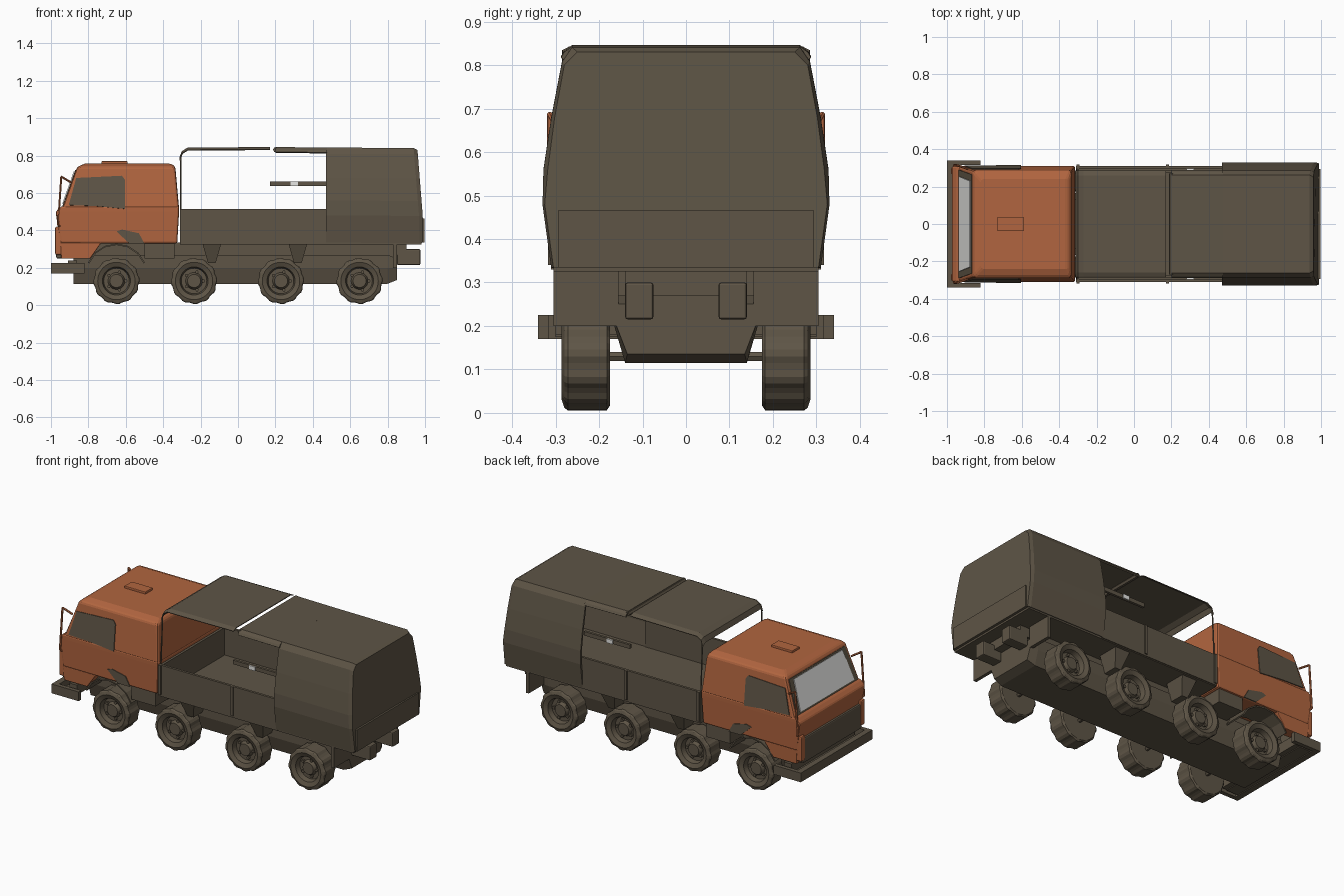
import bpy, bmesh, math
from mathutils import Vector

if "Cube" in bpy.data.objects:
    bpy.data.objects.remove(bpy.data.objects["Cube"], do_unlink=True)


def material(name, rgb):
    m = bpy.data.materials.new(name)
    m.use_nodes = True
    m.diffuse_color = (*rgb, 1)
    bsdf = m.node_tree.nodes["Principled BSDF"]
    bsdf.inputs["Base Color"].default_value = (*rgb, 1)
    bsdf.inputs["Roughness"].default_value = 0.8
    return m


OLIVE = material("olive drab", (0.112, 0.09, 0.061))
ORANGE = material("rust orange", (0.44, 0.13, 0.05))
GLASS = material("pale glass", (0.8, 0.8, 0.78))


def finish(name, bm, mat, bevel=0, thick=0):
    bmesh.ops.recalc_face_normals(bm, faces=bm.faces)
    mesh = bpy.data.meshes.new(name)
    bm.to_mesh(mesh)
    bm.free()
    mesh.materials.append(mat)
    ob = bpy.data.objects.new(name, mesh)
    bpy.context.collection.objects.link(ob)
    if thick:
        mod = ob.modifiers.new("thickness", "SOLIDIFY")
        mod.thickness, mod.offset = thick, -1
    if bevel:
        mod = ob.modifiers.new("bevel", "BEVEL")
        mod.width, mod.segments = bevel, 2


def loft(name, rings, mat, bevel=0, thick=0, caps=(True, True), closed=True):
    """Skin a list of matching point rings."""
    bm = bmesh.new()
    vs = [[bm.verts.new(p) for p in ring] for ring in rings]
    n = len(vs[0])
    for a, b in zip(vs, vs[1:]):
        for i in range(n if closed else n - 1):
            j = (i + 1) % n
            bm.faces.new((a[i], a[j], b[j], b[i]))
    for use, ring in zip(caps, (vs[0], vs[-1])):
        if use:
            bm.faces.new(ring)
    finish(name, bm, mat, bevel, thick)


def rect(x0, x1, y0, y1, z):
    return [(x0, y0, z), (x1, y0, z), (x1, y1, z), (x0, y1, z)]


def box(name, x, y, z, mat=OLIVE, bevel=0):
    loft(name, [rect(*x, *y, z[0]), rect(*x, *y, z[1])], mat, bevel)


def plate(name, points, outward, mat, t=0.006):
    """Thin panel laid on a surface, raised along its outward direction."""
    d = Vector(outward).normalized() * t
    base = [Vector(p) for p in points]
    loft(name, [base, [p + d for p in base]], mat)


def bar(name, a, b, r, mat=OLIVE):
    a, b = Vector(a), Vector(b)
    q = (b - a).to_track_quat('Z', 'Y')
    ring = [q @ Vector((r * math.cos(t), r * math.sin(t), 0))
            for t in (math.tau * i / 6 for i in range(6))]
    loft(name, [[a + p for p in ring], [b + p for p in ring]], mat)


def arch(x, half, drop=0, lean=0):
    """Mirrored cross-section at one station, leaning forward with height."""
    pts = [(y, z - drop) for y, z in half]
    pts += [(-y, z) for y, z in reversed(pts)]
    return [(x - lean * max(0, z - 0.45), y, z) for y, z in pts]


# Cab: upright lower body with a protruding front belt, tapered upper body
loft("cab_lower", [rect(-0.95, -0.325, -0.305, 0.305, 0.33),
                   rect(-0.975, -0.315, -0.31, 0.31, 0.5),
                   rect(-0.945, -0.315, -0.31, 0.31, 0.53)], ORANGE, 0.01)
loft("cab_upper", [rect(-0.94, -0.315, -0.31, 0.31, 0.515),
                   rect(-0.86, -0.335, -0.285, 0.285, 0.74),
                   rect(-0.82, -0.355, -0.24, 0.24, 0.757)], ORANGE, 0.012)
box("roof_hatch", (-0.73, -0.59), (-0.035, 0.035), (0.75, 0.77), ORANGE, 0.004)

# Windscreen in a dark surround, and grille
slope = (-0.225, 0, 0.08)
plate("windscreen_frame", [(-0.935, -0.29, 0.53), (-0.935, 0.29, 0.53),
      (-0.866, 0.265, 0.722), (-0.866, -0.265, 0.722)], slope, OLIVE, 0.004)
plate("windscreen", [(-0.931, -0.255, 0.54), (-0.931, 0.255, 0.54),
      (-0.87, 0.23, 0.712), (-0.87, -0.23, 0.712)], slope, GLASS, 0.009)
box("front_grille", (-0.972, -0.9), (-0.28, 0.28), (0.25, 0.4), OLIVE, 0.008)

# Bumper: open tray made of cross beams and side bars
box("bumper_front_beam", (-1.0, -0.965), (-0.33, 0.33), (0.17, 0.225))
box("bumper_rear_beam", (-0.91, -0.86), (-0.3, 0.3), (0.18, 0.24))
box("bumper_step", (-0.98, -0.89), (-0.3, 0.3), (0.175, 0.187))

# Hull, frame and bed floor
hull = [(0.14, 0.115), (0.165, 0.2), (0.165, 0.27)]
loft("chassis_hull", [arch(-0.88, hull), arch(0.8, hull),
                      arch(0.85, [(0.135, 0.135), (0.16, 0.2), (0.16, 0.25)])], OLIVE)
box("chassis_frame", (-0.9, 0.85), (-0.13, 0.13), (0.25, 0.335))
box("bed_floor", (-0.31, 0.98), (-0.305, 0.305), (0.325, 0.345))
box("rear_beam", (0.83, 0.9), (-0.14, 0.14), (0.27, 0.33))
box("front_headboard", (-0.31, -0.295), (-0.3, 0.3), (0.34, 0.51))

# Rear canopy: closed leaning tail, open toward the bed
cover = [(0.31, 0.335), (0.33, 0.48), (0.328, 0.56), (0.31, 0.68),
         (0.285, 0.81), (0.262, 0.843)]
cover_tail = [(0.305, 0.335), (0.325, 0.48), (0.318, 0.56), (0.302, 0.68),
              (0.28, 0.80), (0.25, 0.83)]
loft("rear_canopy", [arch(0.47, cover), arch(0.97, cover, 0.002, 0.08),
                     arch(0.99, cover_tail, 0, 0.08)], OLIVE, 0, 0.012,
     caps=(False, True), closed=False)
box("tailgate", (0.985, 0.996), (-0.295, 0.295), (0.335, 0.465))

# Thin open roof panels over the bed, with the slit between them
brim = [(0.288, 0.82), (0.28, 0.833), (0.262, 0.846)]
edge = [(0.285, 0.834), (0.278, 0.838), (0.26, 0.846)]
front_brim = [(0.285, 0.775), (0.278, 0.785), (0.26, 0.795)]
loft("middle_roof", [arch(0.2, brim), arch(0.475, brim, 0.003)], OLIVE, 0, 0.01,
     caps=(False, False), closed=False)
loft("front_roof", [arch(-0.312, front_brim), arch(-0.3, edge, 0.022),
                    arch(-0.27, edge, 0.003), arch(0.17, edge)], OLIVE, 0, 0.005,
     caps=(False, False), closed=False)
bar("roof_hoop", (0.2, -0.27, 0.832), (0.2, 0.27, 0.832), 0.013)

# Wheel: revolved tyre and rim, with alternating tread blocks
PROFILE = [(0.02, 0.265), (0.035, 0.265), (0.045, 0.245), (0.068, 0.245),
           (0.075, 0.275), (0.1, 0.286), (0.118, 0.28), (0.124, 0.272),
           (0.124, 0.182), (0.113, 0.175), (0.03, 0.175)]


def wheel(name, x, side):
    rings, n = [], 48
    for r, y in PROFILE:
        ring = []
        for i in range(n):
            a = math.tau * i / n
            rr = r - (0.005 if r > 0.115 and i % 4 > 1 else 0)
            ring.append((x + rr * math.cos(a), side * y, 0.13 + rr * math.sin(a)))
        rings.append(ring)
    loft(name, rings, OLIVE)


for side, tag in ((1, "left"), (-1, "right")):
    def span(a, b):
        return tuple(sorted((side * a, side * b)))

    # Wheels and stub axles
    for i, x in enumerate((-0.65, -0.235, 0.23, 0.65)):
        wheel(f"wheel_{i + 1}_{tag}", x, side)
        bar(f"axle_{i + 1}_{tag}", (x, side * 0.1, 0.13), (x, side * 0.2, 0.13), 0.012)
        for k in range(5):
            a = math.tau * k / 5
            dx, dz = 0.05 * math.cos(a), 0.05 * math.sin(a)
            bar(f"wheel_nut_{i + 1}_{k}_{tag}", (x + dx, side * 0.24, 0.13 + dz),
                (x + dx, side * 0.258, 0.13 + dz), 0.009)

    # Wheel guard under the cab, hanging brackets, flaps and rear lamps
    guard = [[(-0.65 + 0.165 * math.cos(a), side * y, 0.165 + 0.165 * math.sin(a))
              for y in (0.16, 0.3)] for a in (math.pi * k / 8 for k in range(1, 8))]
    loft(f"wheel_guard_{tag}", guard, OLIVE, 0, 0.008, caps=(False, False), closed=False)
    for x in (-0.14, 0.32):
        loft(f"bracket_{x}_{tag}", [rect(x - 0.02, x + 0.02, *span(0.16, 0.25), 0.225),
             rect(x - 0.05, x + 0.05, *span(0.16, 0.29), 0.33)], OLIVE)
    box(f"mud_flap_{tag}", (0.83, 0.85), span(0.155, 0.305), (0.2, 0.33))
    box(f"front_skirt_{tag}", (-0.5, -0.34), span(0.16, 0.295), (0.25, 0.34))
    box(f"rear_lamp_{tag}", (0.85, 0.975), span(0.075, 0.14), (0.215, 0.3), OLIVE, 0.006)

    # Cab doors' lower skirts, windows and dark arch patch
    loft(f"door_skirt_{tag}", [rect(-0.945, -0.79, *span(0.24, 0.303), 0.25),
         rect(-0.95, -0.73, *span(0.24, 0.305), 0.335)], ORANGE, 0.004)
    plate(f"side_window_{tag}", [(-0.905, side * 0.309, 0.535), (-0.865, side * 0.291, 0.68),
          (-0.62, side * 0.291, 0.692), (-0.605, side * 0.294, 0.67),
          (-0.605, side * 0.31, 0.515), (-0.76, side * 0.309, 0.53)],
          (0, side, 0.12), OLIVE, 0.005)
    plate(f"arch_patch_{tag}", [(-0.65, side * 0.304, 0.395), (-0.62, side * 0.304, 0.405),
          (-0.53, side * 0.304, 0.385), (-0.5, side * 0.304, 0.33),
          (-0.58, side * 0.304, 0.33)], (0, side, 0), OLIVE, 0.007)

    # Mirror frame, corner trim and bumper side bars
    frame = [(-0.89, side * 0.295, 0.655), (-0.945, side * 0.314, 0.688),
             (-0.962, side * 0.314, 0.43), (-0.95, side * 0.3, 0.42)]
    for k, (a, b) in enumerate(zip(frame, frame[1:])):
        bar(f"mirror_frame_{k}_{tag}", a, b, 0.006, ORANGE)
    box(f"corner_trim_{tag}", (-0.978, -0.94), span(0.265, 0.303), (0.27, 0.42), ORANGE, 0.008)
    box(f"bumper_end_{tag}", (-1.0, -0.82), span(0.315, 0.34), (0.17, 0.225))

    # Bed sides, posts and inner rail
    box(f"bed_side_{tag}", (-0.31, 0.48), span(0.295, 0.31), (0.33, 0.515))
    for x in (-0.3, 0.18):
        box(f"side_post_{x}_{tag}", (x - 0.008, x + 0.008), span(0.305, 0.317), (0.34, 0.515))
    bar(f"front_post_{tag}", (-0.305, side * 0.295, 0.5), (-0.305, side * 0.28, 0.79), 0.004)
    box(f"rail_{tag}", (0.17, 0.475), span(0.275, 0.29), (0.638, 0.662))
    plate(f"rail_marker_{tag}", [(0.28, side * 0.29, 0.638), (0.32, side * 0.29, 0.638),
          (0.32, side * 0.29, 0.662), (0.28, side * 0.29, 0.662)], (0, side, 0), GLASS)
